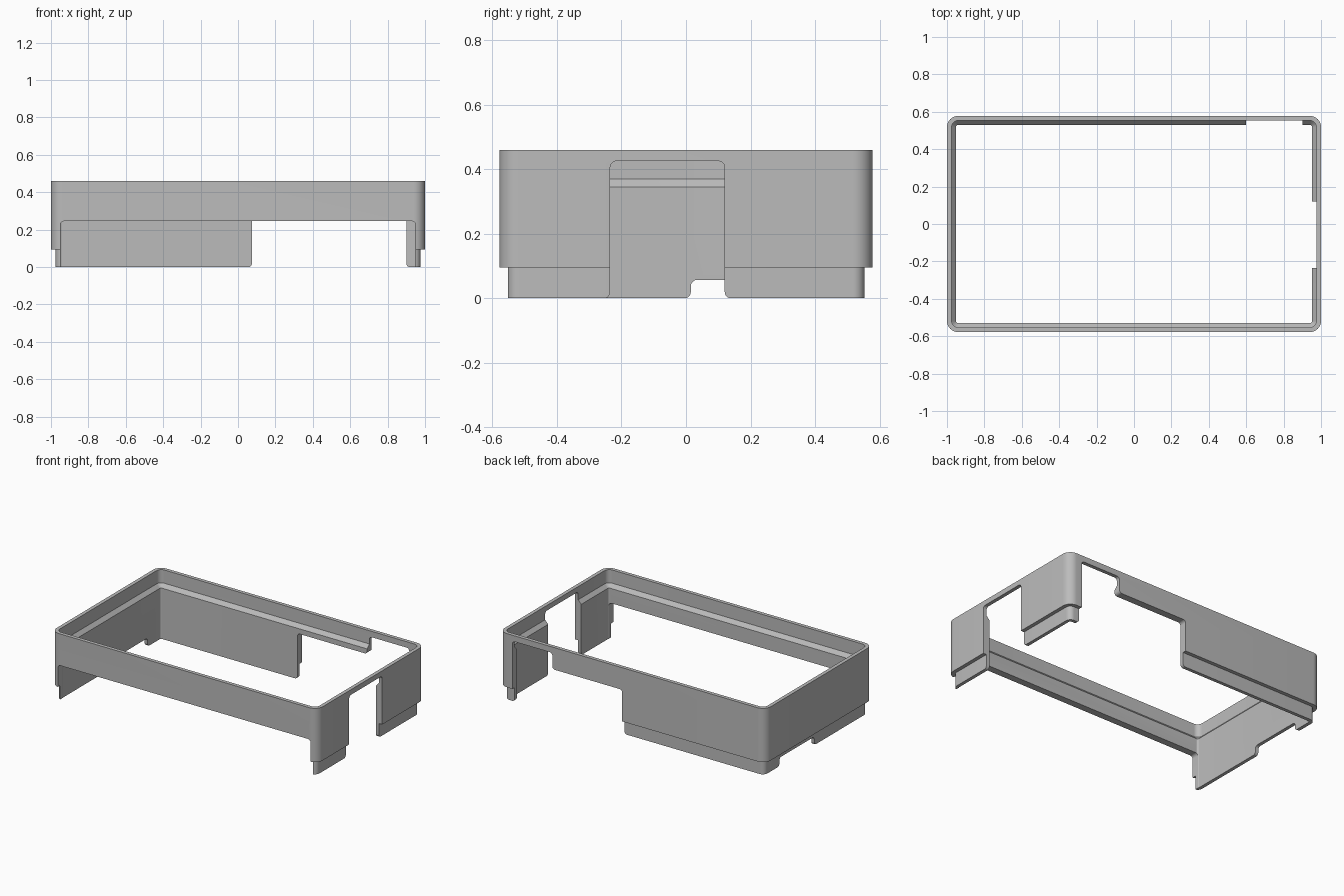
import bpy, bmesh, math
from mathutils import Vector

cube = bpy.data.objects.get("Cube")
if cube:
    bpy.data.objects.remove(cube)

HX, HY, RADIUS = 1.0, 0.578, 0.06

grey = bpy.data.materials.new("plain grey")
grey.use_nodes = True
grey.diffuse_color = (0.5, 0.5, 0.5, 1)
grey.node_tree.nodes["Principled BSDF"].inputs["Base Color"].default_value = (0.5, 0.5, 0.5, 1)


def fillet(points, r, steps=6):
    """Round every right-angled corner of a closed 2D outline."""
    out = []
    for i, p in enumerate(points):
        p = Vector(p)
        u = (Vector(points[i - 1]) - p).normalized()
        v = (Vector(points[(i + 1) % len(points)]) - p).normalized()
        c = p + (u + v) * r
        for k in range(steps + 1):
            t = math.pi / 2 * k / steps
            out.append(c - v * r * math.cos(t) - u * r * math.sin(t))
    return out


def make_object(name, bm):
    bmesh.ops.recalc_face_normals(bm, faces=bm.faces[:])
    mesh = bpy.data.meshes.new(name)
    bm.to_mesh(mesh)
    bm.free()
    mesh.materials.append(grey)
    obj = bpy.data.objects.new(name, mesh)
    bpy.context.collection.objects.link(obj)
    return obj


def loft(name, rings, closed):
    """Skin a series of matching loops; capped unless it closes on itself."""
    bm = bmesh.new()
    loops = [[bm.verts.new(p) for p in ring] for ring in rings]
    n = len(loops[0])
    pairs = list(zip(loops, loops[1:])) + ([(loops[-1], loops[0])] if closed else [])
    for a, b in pairs:
        for i in range(n):
            j = (i + 1) % n
            bm.faces.new((a[i], a[j], b[j], b[i]))
    if not closed:
        bm.faces.new(loops[0])
        bm.faces.new(loops[-1])
    return make_object(name, bm)


def wall_ring(inset, z):
    x, y = HX - inset, HY - inset
    corners = [(-x, -y), (x, -y), (x, y), (-x, y)]
    return [(p.x, p.y, z) for p in fillet(corners, RADIUS - inset, 10)]


def cutter(name, axis, outline, near, far, r=0.02):
    """Prism along an axis, from an outline in (sideways, up) coordinates."""
    pts = fillet(outline, r)
    place = (lambda p, d: (p.x, d, p.y)) if axis == "y" else (lambda p, d: (d, p.x, p.y))
    obj = loft(name, [[place(p, d) for p in pts] for d in (near, far)], False)
    obj.hide_render = True
    return obj


def flared(a, b, top):
    """Opening outline that starts at the bottom edge and rounds its lower corners."""
    f, z = 0.05, -0.0005
    return [(a - f, z - f), (a - f, z), (a, z)] + top + [(b, z), (b + f, z), (b + f, z - f)]


# Wall section: outer face, stepped lower lip, inner face with sloped ledge
section = [(0, 0.46), (0, 0.095), (0.025, 0.095), (0.025, 0),
           (0.048, 0), (0.048, 0.345), (0.025, 0.37), (0.025, 0.46)]
frame = loft("case_frame", [wall_ring(i, z) for i, z in section], True)

# Openings in the four walls
cutters = [
    cutter("front_opening", "y",
           [(-0.95, -0.1), (-0.95, 0.245), (0.95, 0.245), (0.95, -0.1)], -0.7, -0.48),
    cutter("back_opening", "y",
           flared(0.075, 0.9, [(0.075, 0.31), (0.6, 0.31), (0.6, 0.42), (0.9, 0.42)]), 0.48, 0.7),
    cutter("left_opening", "x",
           flared(-0.235, 0.12, [(-0.235, 0.425), (0.12, 0.425)]), 0.85, 1.1),
    cutter("right_notch", "x",
           flared(0.015, 0.39, [(0.015, 0.057), (0.39, 0.057)]), -1.1, -0.85),
]
for c in cutters:
    mod = frame.modifiers.new(c.name, "BOOLEAN")
    mod.operation = "DIFFERENCE"
    mod.solver = "EXACT"
    mod.object = c

# Bake the cuts and drop the cutters
bpy.context.view_layer.update()
graph = bpy.context.evaluated_depsgraph_get()
baked = bpy.data.meshes.new_from_object(frame.evaluated_get(graph))
frame.modifiers.clear()
frame.data = baked
baked.materials.clear()
baked.materials.append(grey)
for c in cutters:
    bpy.data.objects.remove(c)

# Smooth the rounded corners, keep edges sharp
for o in bpy.context.selected_objects:
    o.select_set(False)
frame.select_set(True)
bpy.context.view_layer.objects.active = frame
bpy.ops.object.shade_smooth_by_angle(angle=math.radians(30))
